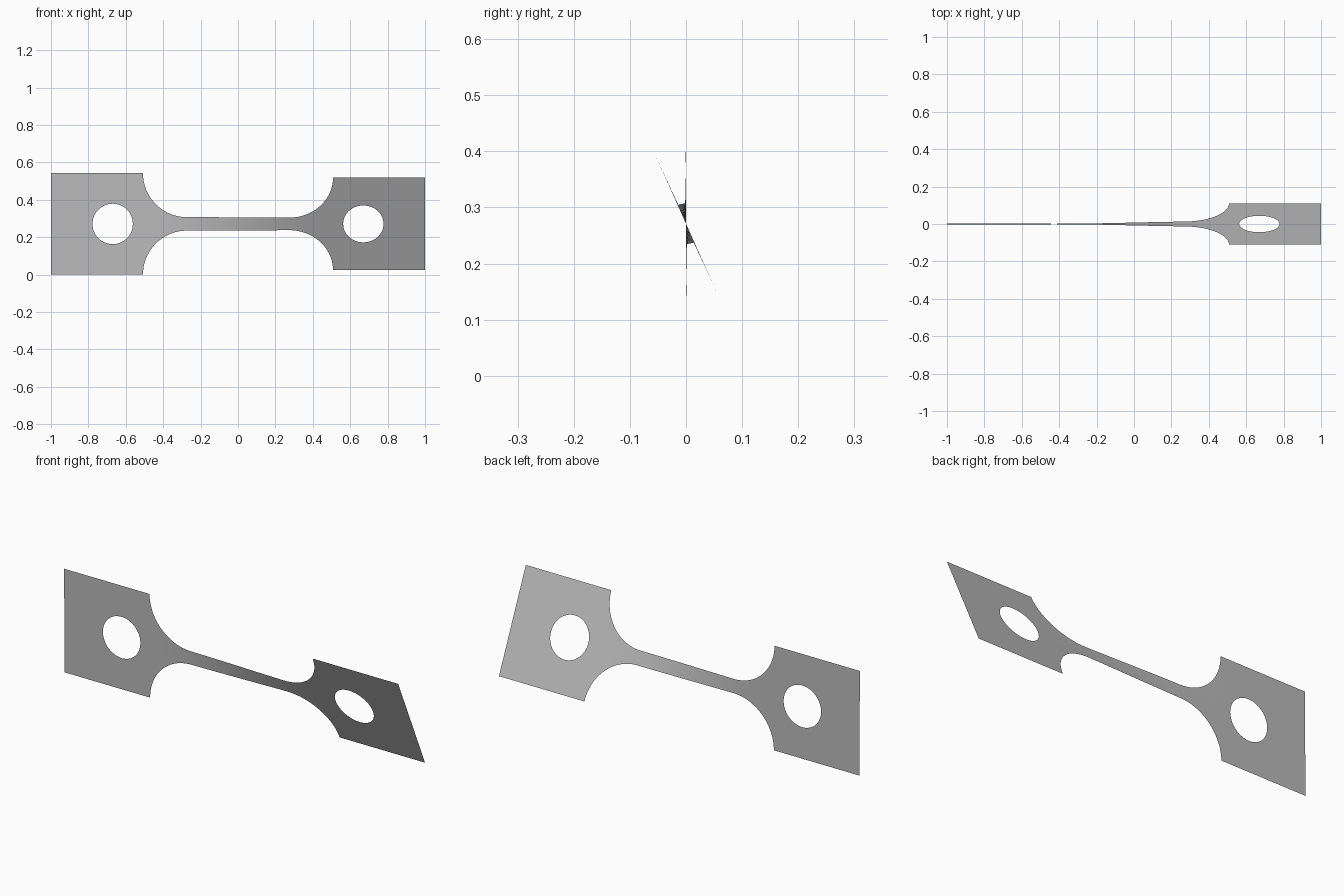
import bpy, bmesh, math
from mathutils import Vector

if "Cube" in bpy.data.objects:
    bpy.data.objects.remove(bpy.data.objects["Cube"], do_unlink=True)

HALF = 0.271       # half height of the end plates
BAR = 0.036        # half height of the narrow bar
NECK = 0.508       # where plate and fillet meet
R = HALF - BAR     # fillet radius
HOLE_X, HOLE_R = 0.67, 0.108
ROWS = 16          # divisions across the sheet
TWIST = math.radians(23.5)

grey = bpy.data.materials.new("grey metal")
grey.use_nodes = True
colour = (0.5, 0.5, 0.5, 1)
grey.diffuse_color = colour
grey.node_tree.nodes["Principled BSDF"].inputs["Base Color"].default_value = colour


def half_height(x):
    """Half height of the waist: straight bar with round fillets."""
    d = max(0, abs(x) - (NECK - R))
    return HALF - math.sqrt(max(0, R * R - d * d))


def twisted(x, t):
    """Place a flat point on the sheet turned about its long axis."""
    u = min(1, max(0, (x + 0.48) / 0.96))
    a = math.radians(0.6) + TWIST * u * u * (3 - 2 * u)
    return Vector((x, -t * math.sin(a), HALF + t * math.cos(a)))


def skin(bm, loops, closed):
    """Join successive rows of flat points with quads."""
    rows = [[bm.verts.new(twisted(*p)) for p in row] for row in loops]
    for a, b in zip(rows, rows[1:]):
        n = len(a)
        for i in range(n if closed else n - 1):
            j = (i + 1) % n
            bm.faces.new((a[i], a[j], b[j], b[i]))


bm = bmesh.new()

# Waist: columns spaced more tightly where the fillets are steep
xs = [-NECK + R * (1 - math.cos(math.pi / 2 * i / 24)) for i in range(25)]
bar_end = NECK - R
xs += [-bar_end + 2 * bar_end * i / 24 for i in range(1, 24)]
xs += [-x for x in reversed(xs[:25])]
skin(bm, [[(x, half_height(x) * (2 * r / ROWS - 1)) for r in range(ROWS + 1)]
          for x in xs], False)

# End plates: rings running from the rectangle to the round hole
for side in (-1, 1):
    corners = [(NECK, -HALF), (1, -HALF), (1, HALF), (NECK, HALF)]
    outer = []
    for k, (x0, t0) in enumerate(corners):
        x1, t1 = corners[(k + 1) % 4]
        outer += [(x0 + (x1 - x0) * i / ROWS, t0 + (t1 - t0) * i / ROWS)
                  for i in range(ROWS)]
    rings = []
    for f in (0, 0.5, 1):
        ring = []
        for x, t in outer:
            reach = math.hypot(x - HOLE_X, t)
            k = 1 + f * (HOLE_R / reach - 1)
            ring.append((side * (HOLE_X + (x - HOLE_X) * k), t * k))
        rings.append(ring)
    skin(bm, rings, True)

bmesh.ops.remove_doubles(bm, verts=bm.verts, dist=0.0003)
bmesh.ops.recalc_face_normals(bm, faces=bm.faces)
# Point the sheet towards the front
if sum(f.normal.y * f.calc_area() for f in bm.faces) > 0:
    bmesh.ops.reverse_faces(bm, faces=bm.faces)
for f in bm.faces:
    f.smooth = True

mesh = bpy.data.meshes.new("twisted_plate")
bm.to_mesh(mesh)
bm.free()
mesh.materials.append(grey)
plate = bpy.data.objects.new("twisted_plate", mesh)
bpy.context.collection.objects.link(plate)
